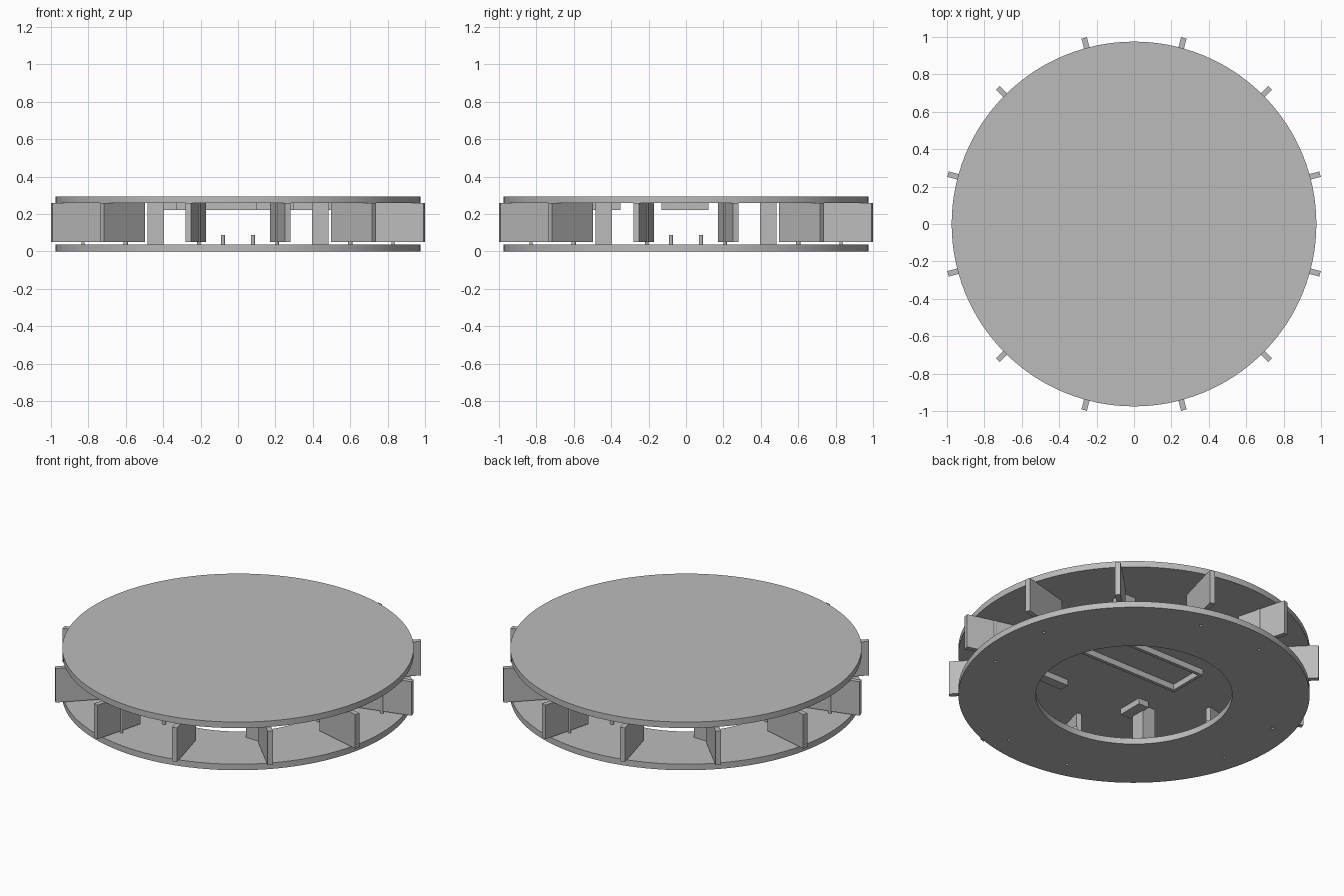
import bpy
import bmesh
from math import cos, sin, pi, radians
from mathutils import Matrix, Vector

cube = bpy.data.objects.get("Cube")
if cube:
    bpy.data.objects.remove(cube)

GREY = (0.5, 0.5, 0.5, 1.0)
mat = bpy.data.materials.new("plain grey")
mat.use_nodes = True
mat.diffuse_color = GREY
mat.node_tree.nodes["Principled BSDF"].inputs["Base Color"].default_value = GREY


def finish(name, bm):
    bmesh.ops.recalc_face_normals(bm, faces=bm.faces)
    mesh = bpy.data.meshes.new(name)
    bm.to_mesh(mesh)
    bm.free()
    mesh.materials.append(mat)
    obj = bpy.data.objects.new(name, mesh)
    bpy.context.collection.objects.link(obj)
    return obj


def box(name, lo, hi, angle=0.0):
    """Box between two corners, then turned about the vertical axis."""
    bm = bmesh.new()
    lo, hi = Vector(lo), Vector(hi)
    place = Matrix.Translation((lo + hi) / 2) @ Matrix.Diagonal((*(hi - lo), 1))
    bmesh.ops.create_cube(bm, size=1, matrix=Matrix.Rotation(angle, 4, "Z") @ place)
    return finish(name, bm)


def rod(name, x, y, radius, z0, z1, sides=12):
    bm = bmesh.new()
    bmesh.ops.create_cone(bm, cap_ends=True, segments=sides, radius1=radius, radius2=radius,
                          depth=z1 - z0, matrix=Matrix.Translation((x, y, (z0 + z1) / 2)))
    return finish(name, bm)


def smooth(obj):
    bpy.ops.object.select_all(action="DESELECT")
    obj.select_set(True)
    bpy.context.view_layer.objects.active = obj
    bpy.ops.object.shade_smooth_by_angle(angle=radians(30))


RING_TOP, LID_BOTTOM, LID_TOP = 0.037, 0.258, 0.295
RADIUS, HOLE = 0.975, 0.545

# Solid lid
smooth(rod("top_disc", 0, 0, RADIUS, LID_BOTTOM, LID_TOP, 128))

# Base ring with a large centre opening
bm = bmesh.new()
loops = []
for r, z in ((HOLE, 0), (RADIUS, 0), (RADIUS, RING_TOP), (HOLE, RING_TOP)):
    loops.append([bm.verts.new((r * cos(2 * pi * i / 128), r * sin(2 * pi * i / 128), z))
                  for i in range(128)])
for a, b in zip(loops, loops[1:] + loops[:1]):
    for i in range(128):
        j = (i + 1) % 128
        bm.faces.new((a[i], a[j], b[j], b[i]))
ring = finish("base_ring", bm)

# Twelve radial blades standing clear of the ring
for i in range(12):
    box("blade_%d" % (i + 1), (0.72, -0.015, 0.05), (1.03, 0.015, LID_BOTTOM),
        radians(15 + 30 * i))

# Small drilled holes in the ring, each under a thin rod beside a blade
bm = bmesh.new()
for quarter in range(4):
    for side in (-1, 1):
        a = radians(90 * quarter + 14.2 * side)
        x, y = 0.855 * cos(a), 0.855 * sin(a)
        bmesh.ops.create_cone(bm, cap_ends=True, segments=12, radius1=0.009, radius2=0.009,
                              depth=0.2, matrix=Matrix.Translation((x, y, 0)))
        rod("blade_rod", x, y, 0.009, RING_TOP, LID_BOTTOM)
drill = finish("hole_cutter", bm)
drill.hide_render = True
drill.hide_viewport = True
cut = ring.modifiers.new("holes", "BOOLEAN")
cut.operation = "DIFFERENCE"
cut.solver = "EXACT"
cut.object = drill
smooth(ring)

# Four square posts joining ring and lid
for sx in (-1, 1):
    for sy in (-1, 1):
        x, y = 0.44 * sx, 0.44 * sy
        box("post", (x - 0.045, y - 0.045, RING_TOP), (x + 0.045, y + 0.045, LID_BOTTOM))

# Pairs of short locating pins near the inner edge
for quarter in range(4):
    turn = Matrix.Rotation(quarter * pi / 2, 3, "Z")
    for side in (-1, 1):
        p = turn @ Vector((0.6, 0.08 * side, 0))
        rod("locating_pin", p.x, p.y, 0.011, RING_TOP, 0.087)

# Shallow rectangular frame and stop bars hanging under the lid
Z0, WALL = 0.222, 0.02
X0, X1, Y0, Y1 = -0.40, 0.50, -0.13, 0.12
box("frame_front", (X0, Y0, Z0), (X1, Y0 + WALL, LID_BOTTOM))
box("frame_back", (X0, Y1 - WALL, Z0), (X1, Y1, LID_BOTTOM))
box("frame_right", (X0, Y0 + WALL, Z0), (X0 + WALL, Y1 - WALL, LID_BOTTOM))
box("frame_left", (X1 - WALL, Y0 + WALL, Z0), (X1, Y1 - WALL, LID_BOTTOM))
box("stop_bar_right", (-0.40, -0.51, Z0), (-0.33, -0.35, LID_BOTTOM))
box("stop_bar_left", (0.10, -0.51, Z0), (0.30, -0.45, LID_BOTTOM))
